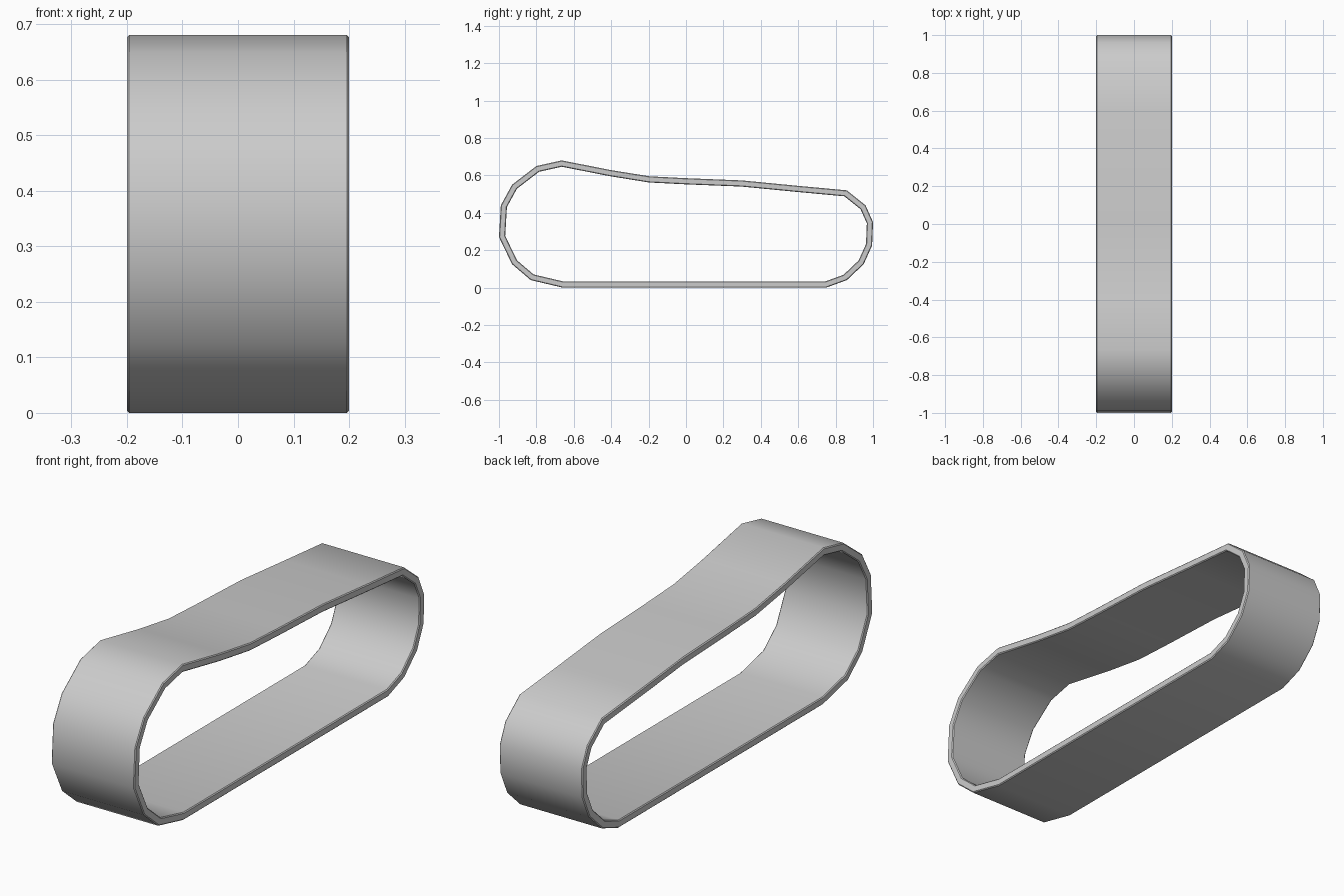
import bpy, bmesh, math

if "Cube" in bpy.data.objects:
    bpy.data.objects.remove(bpy.data.objects["Cube"])

HALF_WIDTH = 0.2
THICKNESS = 0.033

# Outer side profile (y, z), clockwise seen from +x
PROFILE = [
    (-0.66, 0.0), (-0.83, 0.04), (-0.93, 0.125), (-1.0, 0.27), (-0.99, 0.44),
    (-0.93, 0.55), (-0.80, 0.65), (-0.665, 0.68), (-0.40, 0.628), (-0.195, 0.595),
    (0.0, 0.585), (0.30, 0.573), (0.60, 0.544), (0.86, 0.52), (0.96, 0.44),
    (1.0, 0.35), (0.995, 0.225), (0.95, 0.125), (0.86, 0.04), (0.75, 0.0),
]

# Closed strip following the profile
bm = bmesh.new()
left = [bm.verts.new((-HALF_WIDTH, y, z)) for y, z in PROFILE]
right = [bm.verts.new((HALF_WIDTH, y, z)) for y, z in PROFILE]
n = len(PROFILE)
for i in range(n):
    j = (i + 1) % n
    bm.faces.new((left[i], right[i], right[j], left[j]))
mesh = bpy.data.meshes.new("track_belt")
bm.to_mesh(mesh)
bm.free()

belt = bpy.data.objects.new("track_belt", mesh)
bpy.context.collection.objects.link(belt)

# Wall thickness inwards, then a tiny bevel along the rims
solid = belt.modifiers.new("wall", 'SOLIDIFY')
solid.thickness = THICKNESS
solid.offset = -1
solid.use_even_offset = True
bevel = belt.modifiers.new("rim", 'BEVEL')
bevel.width = 0.004
bevel.segments = 1
bevel.limit_method = 'ANGLE'
bevel.angle_limit = math.radians(60)

# Smooth around the loop, crisp at the rims
bpy.context.view_layer.objects.active = belt
belt.select_set(True)
for m in ("wall", "rim"):
    bpy.ops.object.modifier_apply(modifier=m)
bpy.ops.object.shade_smooth_by_angle(angle=math.radians(40))
